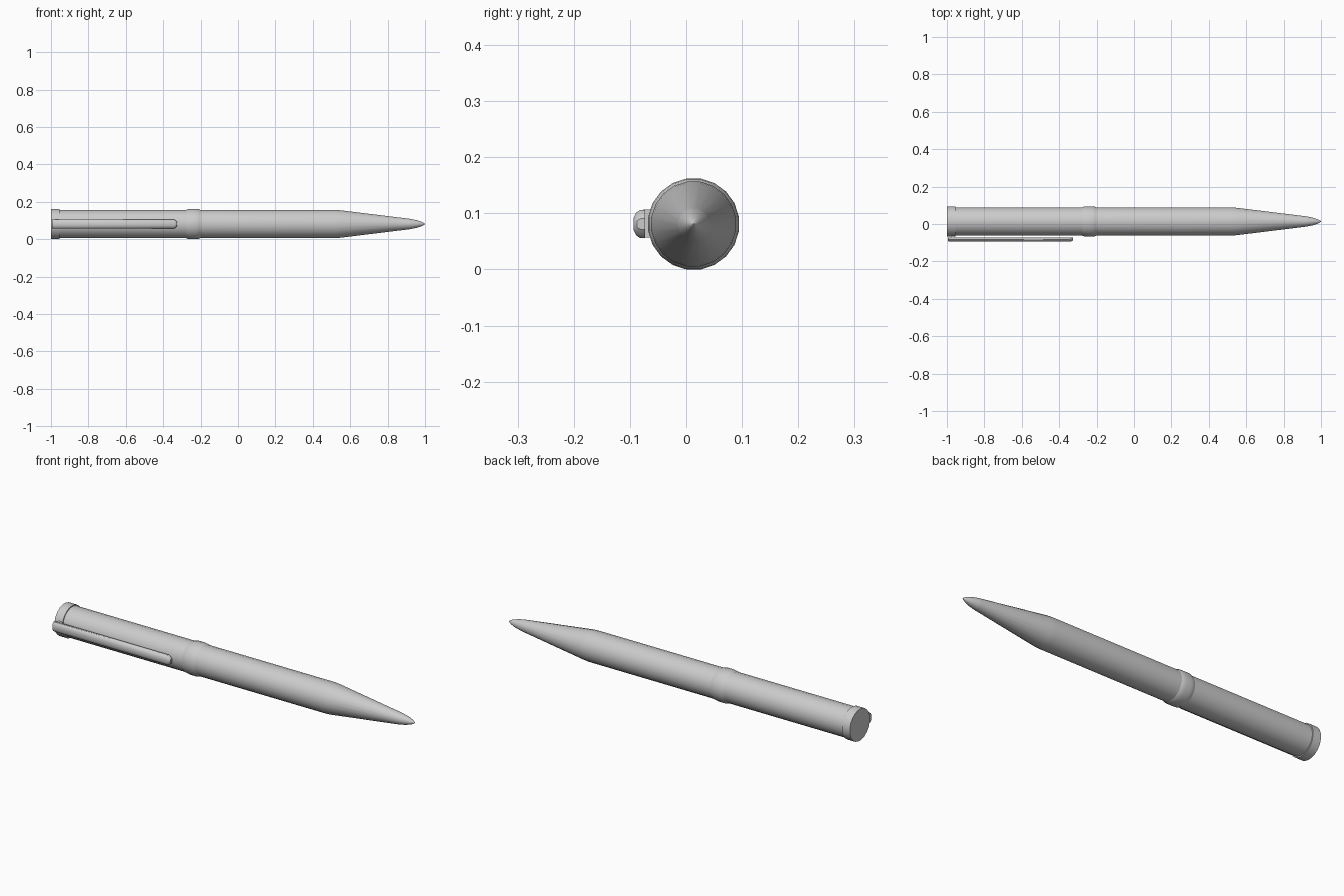
import bpy, bmesh, math

if "Cube" in bpy.data.objects:
    bpy.data.objects.remove(bpy.data.objects["Cube"])

CY, CZ, SIDES = 0.0135, 0.081, 20


def finish(name, bm, angle=30):
    bmesh.ops.recalc_face_normals(bm, faces=bm.faces)
    mesh = bpy.data.meshes.new(name)
    bm.to_mesh(mesh)
    bm.free()
    obj = bpy.data.objects.new(name, mesh)
    bpy.context.collection.objects.link(obj)
    bpy.ops.object.select_all(action='DESELECT')
    obj.select_set(True)
    bpy.context.view_layer.objects.active = obj
    bpy.ops.object.shade_smooth_by_angle(angle=math.radians(angle))
    return obj


def skin(bm, loops):
    for a, b in zip(loops, loops[1:]):
        n = len(a)
        for i in range(n):
            bm.faces.new((a[i], a[(i + 1) % n], b[(i + 1) % n], b[i]))
    bm.faces.new(loops[0])
    bm.faces.new(loops[-1])


def lathe(name, profile):
    """Turn (x, radius) pairs around the pen axis."""
    bm = bmesh.new()
    loops = []
    for x, r in profile:
        angles = [2 * math.pi * (i + 0.5) / SIDES for i in range(SIDES)]
        loops.append([bm.verts.new((x, CY + r * math.cos(a), CZ + r * math.sin(a)))
                      for a in angles])
    skin(bm, loops)
    return finish(name, bm)


# Pen body
lathe("end_cap", [(-1.0, 0.082), (-0.955, 0.082), (-0.955, 0.074)])
lathe("upper_barrel", [(-0.96, 0.0765), (-0.25, 0.0765)])
lathe("middle_ring", [(-0.278, 0.076), (-0.268, 0.0802), (-0.255, 0.082),
                      (-0.225, 0.082), (-0.21, 0.0802), (-0.20, 0.076)])
lathe("lower_barrel", [(-0.25, 0.0765), (0.52, 0.0765), (0.55, 0.074),
                       (0.92, 0.028)])
lathe("tip", [(0.92, 0.028), (0.955, 0.021), (0.98, 0.0125),
              (0.993, 0.006), (1.0, 0.001)])

# Clip: domed section running along the cap, narrowing at its free end
section = [(-0.073, -0.025), (-0.082, -0.025), (-0.089, -0.020), (-0.094, -0.010),
           (-0.094, 0.010), (-0.089, 0.020), (-0.082, 0.025), (-0.073, 0.025)]
bm = bmesh.new()
loops = []
for x, width, depth in [(-0.995, 0.96, 0.85), (-0.988, 1, 1), (-0.342, 1, 1),
                        (-0.332, 0.75, 0.9), (-0.325, 0.4, 0.7)]:
    loops.append([bm.verts.new((x, -0.073 + (y + 0.073) * depth, CZ + z * width))
                  for y, z in section])
skin(bm, loops)
finish("clip", bm)

# Bridge joining clip to end cap
bm = bmesh.new()
bmesh.ops.create_cube(bm, size=1)
bmesh.ops.scale(bm, vec=(0.022, 0.03, 0.05), verts=bm.verts)
bmesh.ops.translate(bm, vec=(-0.967, -0.062, CZ + 0.001), verts=bm.verts)
finish("clip_bridge", bm)
